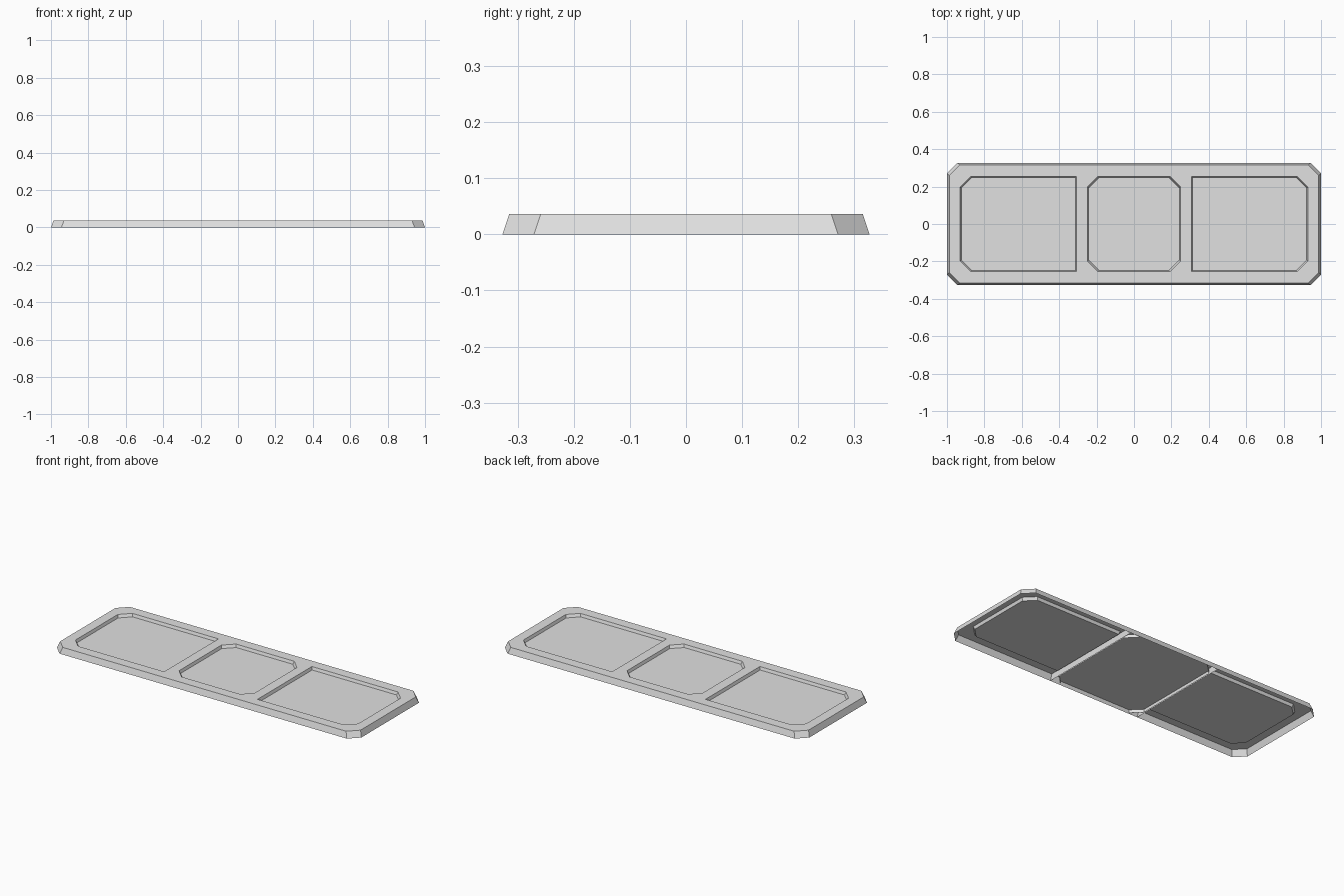
import bpy
import bmesh

cube = bpy.data.objects.get("Cube")
if cube:
    bpy.data.objects.remove(cube, do_unlink=True)

HEIGHT = 0.036
FLOOR = 0.019
CUT = 0.056      # corner chamfer size

grey = bpy.data.materials.new("light_grey")
grey.use_nodes = True
colour = (0.75, 0.75, 0.75, 1)
grey.diffuse_color = colour
grey.node_tree.nodes["Principled BSDF"].inputs["Base Color"].default_value = colour


def outline(x0, x1, y, left_cut=CUT, right_cut=CUT):
    """Counter-clockwise rectangle with optional chamfers at either end."""
    pts = []
    for x, sy, cut, end in ((x0, -1, left_cut, 1), (x1, -1, right_cut, -1),
                            (x1, 1, right_cut, -1), (x0, 1, left_cut, 1)):
        if not cut:
            pts.append((x, sy * y))
            continue
        on_end, on_side = (x, sy * (y - cut)), (x + end * cut, sy * y)
        # the order along the loop alternates from corner to corner
        pts += [on_end, on_side] if end * sy < 0 else [on_side, on_end]
    return pts


def ring(bm, pts, z):
    return [bm.verts.new((x, y, z)) for x, y in pts]


def wall(bm, low, high, inward=False):
    for i in range(len(low)):
        j = (i + 1) % len(low)
        quad = [low[i], low[j], high[j], high[i]]
        bm.faces.new(quad[::-1] if inward else quad)


def finish(bm, name):
    mesh = bpy.data.meshes.new(name)
    bm.to_mesh(mesh)
    bm.free()
    mesh.materials.append(grey)
    obj = bpy.data.objects.new(name, mesh)
    bpy.context.collection.objects.link(obj)
    return obj


# Tray shell: sloped skirt, top frame and three recesses
bm = bmesh.new()
base = ring(bm, outline(-1, 1, 0.327), 0)
rim = ring(bm, outline(-0.987, 0.987, 0.315), HEIGHT)
wall(bm, base, rim)

slope = 0.006
loops = [rim]
for x0, x1, lc, rc in ((-0.929, -0.307, CUT, 0),
                       (-0.248, 0.248, CUT, CUT),
                       (0.307, 0.929, 0, CUT)):
    lip = ring(bm, outline(x0, x1, 0.255, lc, rc), HEIGHT)
    floor = ring(bm, outline(x0 + slope, x1 - slope, 0.255 - slope, lc, rc), FLOOR)
    wall(bm, floor, lip, inward=True)
    bm.faces.new(floor)
    loops.append(lip)

edges = [bm.edges.get((loop[i - 1], loop[i])) for loop in loops for i in range(len(loop))]
fill = bmesh.ops.triangle_fill(bm, use_beauty=True, edges=edges, normal=(0, 0, 1))
for f in fill["geom"]:
    if isinstance(f, bmesh.types.BMFace):
        f.normal_update()
        if f.normal.z < 0:
            f.normal_flip()
# merge the coplanar frame triangles
bmesh.ops.dissolve_limit(bm, angle_limit=0.01, verts=bm.verts[:], edges=bm.edges[:])
finish(bm, "tray_shell")

# Straight partitions that close the inner ends of the outer bays
for side, name in ((-1, "right_partition"), (1, "left_partition")):
    bm = bmesh.new()
    x = side * 0.296
    pts = [(x, -0.326, 0), (x, 0.326, 0), (x, 0.314, HEIGHT), (x, -0.314, HEIGHT)]
    verts = [bm.verts.new(p) for p in pts]
    bm.faces.new(verts if side < 0 else verts[::-1])
    finish(bm, name)

# Underside of the middle bay, with chamfered end walls
bm = bmesh.new()
shape = outline(-0.29, 0.29, 0.319)
low, high = ring(bm, shape, 0), ring(bm, shape, FLOOR - 0.001)
for i in range(len(shape)):
    j = (i + 1) % len(shape)
    if shape[i][1] != shape[j][1]:       # the long sides belong to the skirt
        bm.faces.new((low[i], low[j], high[j], high[i]))
bm.faces.new(high[::-1])
finish(bm, "middle_underside")
